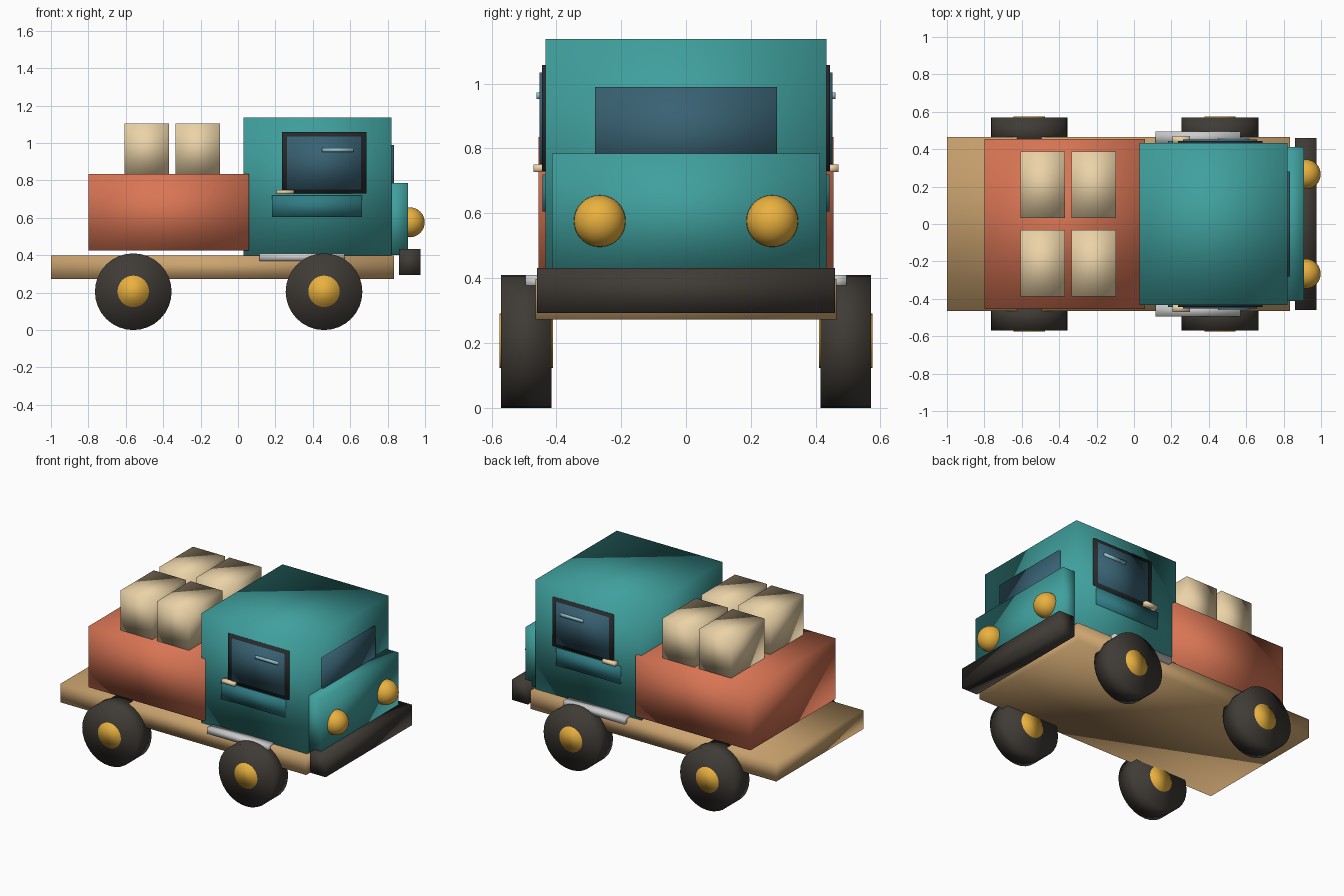
import bpy
from math import radians

if "Cube" in bpy.data.objects:
    bpy.data.objects.remove(bpy.data.objects["Cube"])


def material(name, rgb):
    m = bpy.data.materials.new(name)
    m.diffuse_color = (*rgb, 1)
    m.use_nodes = True
    m.node_tree.nodes["Principled BSDF"].inputs["Base Color"].default_value = m.diffuse_color
    return m


TEAL = material("teal_paint", (0.05, 0.35, 0.34))
PANEL = material("panel_teal", (0.03, 0.20, 0.23))
RED = material("red_paint", (0.70, 0.18, 0.09))
WOOD = material("wood", (0.60, 0.37, 0.16))
CREAM = material("cream", (0.83, 0.65, 0.39))
RUBBER = material("rubber", (0.05, 0.043, 0.036))
GOLD = material("gold", (0.82, 0.44, 0.05))
GLASS = material("glass", (0.04, 0.12, 0.17))
FRAME = material("dark_frame", (0.02, 0.024, 0.027))
CHROME = material("chrome", (0.30, 0.55, 0.60))


def finish(name, mat):
    o = bpy.context.object
    o.name = name
    if mat:
        o.data.materials.append(mat)
    bpy.ops.object.shade_smooth()  # soft toy-like shading across edges
    return o


def box(name, x, y, z, mat=None):
    """Box from (min, max) ranges along each axis."""
    bpy.ops.mesh.primitive_cube_add(size=1)
    o = bpy.context.object
    o.location = [(r[0] + r[1]) / 2 for r in (x, y, z)]
    o.scale = [abs(r[1] - r[0]) for r in (x, y, z)]
    bpy.ops.object.transform_apply(location=False, rotation=False, scale=True)
    return finish(name, mat)


def disc(name, x, y, z, radius, width, mat):
    """Cylinder with its axle along y."""
    bpy.ops.mesh.primitive_cylinder_add(vertices=32, radius=radius, depth=width,
                                        location=(x, y, z),
                                        rotation=(radians(90), 0, 0))
    return finish(name, mat)


# Main bodies
box("chassis", (-1.0, 0.835), (-0.465, 0.465), (0.272, 0.398), WOOD)
box("cargo_bed", (-0.80, 0.06), (-0.455, 0.455), (0.425, 0.835), RED)
box("cab", (0.03, 0.82), (-0.433, 0.433), (0.398, 1.137), TEAL)
box("nose", (0.78, 0.91), (-0.413, 0.413), (0.40, 0.785), TEAL)
box("windshield", (0.80, 0.833), (-0.28, 0.28), (0.70, 0.99), GLASS)
box("bumper", (0.86, 0.977), (-0.46, 0.46), (0.293, 0.432), RUBBER)

# Crates on the cargo bed
for x in (-0.488, -0.215):
    for y in (-0.209, 0.209):
        box("crate", (x - 0.12, x + 0.12), (y - 0.178, y + 0.178), (0.834, 1.103), CREAM)

# Parts mirrored on both sides
for s, side in ((-1, "right"), (1, "left")):
    def span(a, b):
        return sorted((s * a, s * b))

    # Door details
    box(side + "_window_frame", (0.235, 0.687), span(0.42, 0.444), (0.73, 1.058), FRAME)
    box(side + "_window", (0.263, 0.658), span(0.42, 0.452), (0.752, 1.035), GLASS)
    box(side + "_window_trim", (0.45, 0.617), span(0.445, 0.461), (0.953, 0.973), CHROME)
    box(side + "_door_panel", (0.182, 0.663), span(0.42, 0.443), (0.605, 0.72), PANEL)
    box(side + "_door_handle", (0.205, 0.30), span(0.43, 0.47), (0.727, 0.75), CREAM)
    box(side + "_step", (0.115, 0.57), span(0.43, 0.495), (0.37, 0.41))

    # Headlight
    bpy.ops.mesh.primitive_uv_sphere_add(segments=32, ring_count=16, radius=0.08,
                                         location=(0.918, s * 0.266, 0.576))
    finish(side + "_headlight", GOLD)

    # Wheels and hubs
    for x, end in ((-0.56, "rear"), (0.46, "front")):
        disc(f"{side}_{end}_wheel", x, s * 0.4925, 0.205, 0.205, 0.155, RUBBER)
        disc(f"{side}_{end}_hub", x, s * 0.4925, 0.207, 0.084, 0.165, GOLD)
